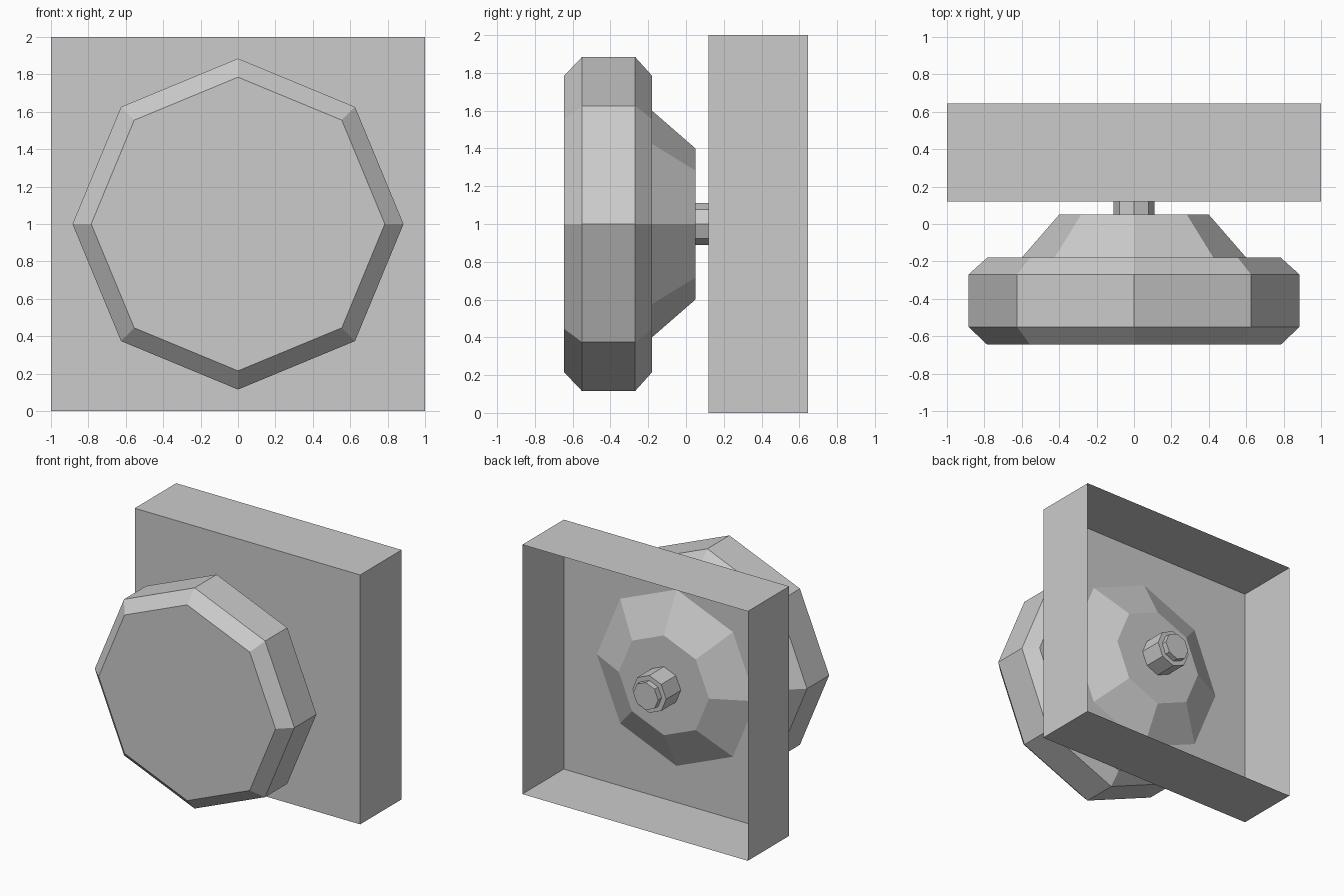
import bpy, bmesh
from math import cos, sin, pi

if "Cube" in bpy.data.objects:
    bpy.data.objects.remove(bpy.data.objects["Cube"], do_unlink=True)

grey = bpy.data.materials.new("plain_grey")
grey.use_nodes = True
colour = (0.6, 0.6, 0.6, 1)
grey.diffuse_color = colour
grey.node_tree.nodes["Principled BSDF"].inputs["Base Color"].default_value = colour


def finish(name, bm):
    mesh = bpy.data.meshes.new(name)
    bm.to_mesh(mesh)
    bm.free()
    mesh.materials.append(grey)
    obj = bpy.data.objects.new(name, mesh)
    bpy.context.collection.objects.link(obj)
    return obj


def turned(name, profile, cap_front=True):
    """Octagonal turned part along y from (y, radius) pairs, front to back."""
    bm = bmesh.new()
    rings = [[bm.verts.new((r * cos(k * pi / 4), y, 1 + r * sin(k * pi / 4)))
              for k in range(8)] for y, r in profile]
    for a, b in zip(rings, rings[1:]):
        for k in range(8):
            n = (k + 1) % 8
            bm.faces.new((a[k], b[k], b[n], a[n]))
    if cap_front:
        bm.faces.new(rings[0])
    bm.faces.new(rings[-1][::-1])
    return finish(name, bm)


# Thin wall box, open at the back
front, back = 0.12, 0.645
bm = bmesh.new()
bmesh.ops.create_cube(bm, size=1)
for v in bm.verts:
    v.co = (v.co.x * 2, back if v.co.y > 0 else front, v.co.z * 2 + 1)
open_side = [f for f in bm.faces if f.normal.y > 0.9]
bmesh.ops.delete(bm, geom=open_side, context='FACES_ONLY')
finish("wall_box", bm)

# Chamfered knob and its tapered neck
turned("knob", [(-0.645, 0.785), (-0.55, 0.885), (-0.27, 0.885), (-0.18, 0.785)])
turned("knob_neck", [(-0.18, 0.6), (0.05, 0.4)], cap_front=False)

# Mount inside the box, with nut and through axle
turned("rear_mount", [(front, 0.707), (0.28, 0.4)], cap_front=False)
turned("rear_nut", [(0.28, 0.15), (0.465, 0.15)], cap_front=False)
turned("axle", [(0.05, 0.11), (0.51, 0.11)])
